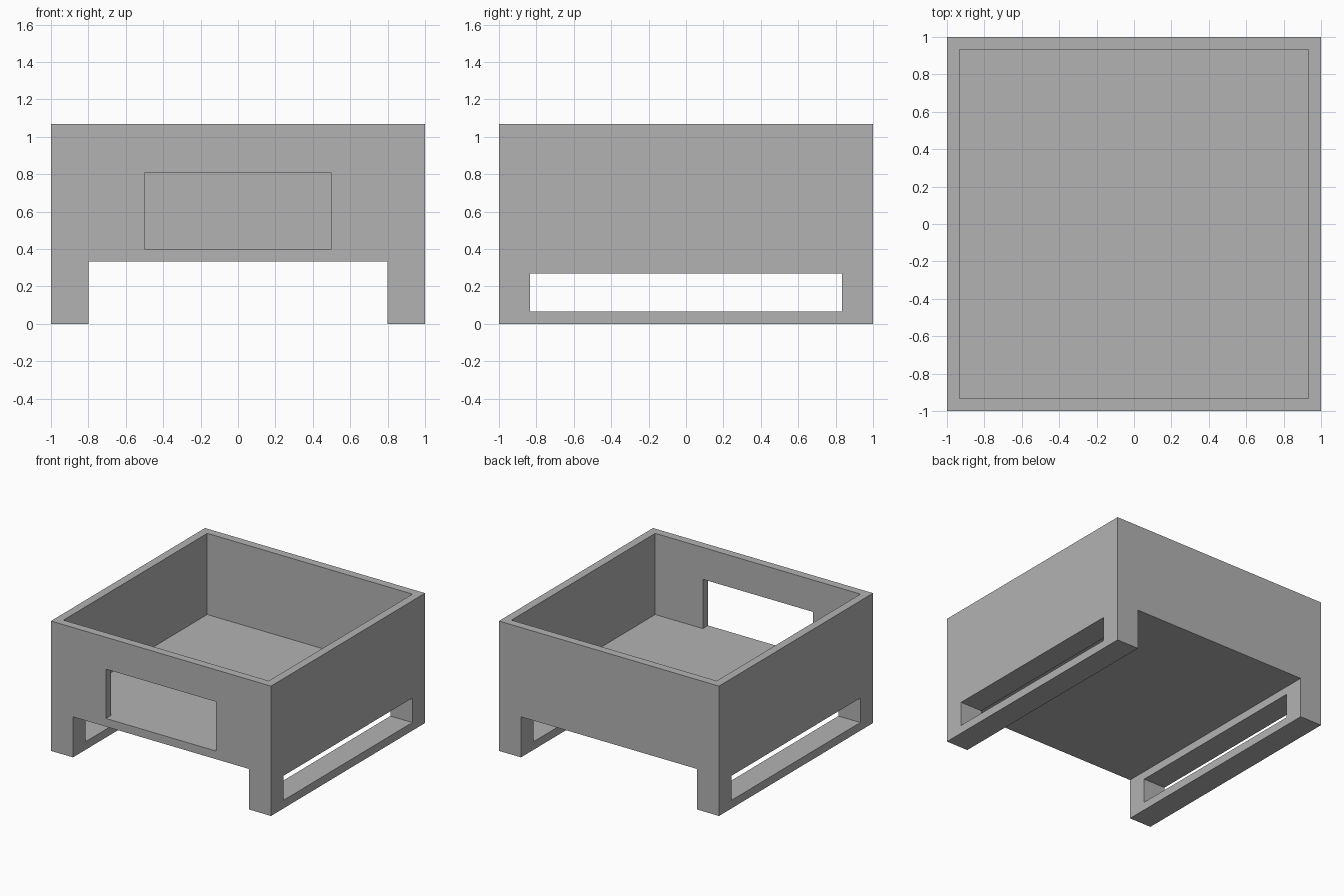
import bpy
from mathutils import Vector

cube = bpy.data.objects.get("Cube")
if cube:
    bpy.data.objects.remove(cube, do_unlink=True)

WALL = 0.067      # wall and floor thickness
HEIGHT = 1.067
FLOOR = 0.4       # top of the tray floor

grey = bpy.data.materials.new("plain grey")
grey.use_nodes = True
grey.diffuse_color = (0.45, 0.45, 0.45, 1)
grey.node_tree.nodes["Principled BSDF"].inputs["Base Color"].default_value = grey.diffuse_color


def box(name, low, high):
    """Axis-aligned box between two corners."""
    low, high = Vector(low), Vector(high)
    bpy.ops.mesh.primitive_cube_add(size=1)
    obj = bpy.context.object
    obj.name = name
    for v in obj.data.vertices:
        v.co = (low + high) / 2 + v.co * (high - low)
    obj.data.materials.append(grey)
    return obj


def cut(target, low, high):
    """Subtract a box from the target and discard the cutter."""
    cutter = box("cutter", low, high)
    cutter.hide_render = True
    mod = target.modifiers.new("cut", "BOOLEAN")
    mod.operation = "DIFFERENCE"
    mod.solver = "EXACT"
    mod.object = cutter
    bpy.context.view_layer.objects.active = target
    bpy.ops.object.modifier_apply(modifier=mod.name)
    bpy.data.objects.remove(cutter, do_unlink=True)


# Solid body, carved into a tray on two runners
body = box("open_box_body", (-1, -1, 0), (1, 1, HEIGHT))
inner = 1 - WALL

# Tray cavity
cut(body, (-inner, -inner, FLOOR), (inner, inner, 2))
# Channel below the floor, running front to back
cut(body, (-0.8, -2, -1), (0.8, 2, FLOOR - WALL))
# Long slot through both runners
cut(body, (-2, -0.835, WALL), (2, 0.835, 0.268))
# Front window, level with the tray floor
cut(body, (-0.5, -2, FLOOR), (0.5, -0.5, 0.805))
